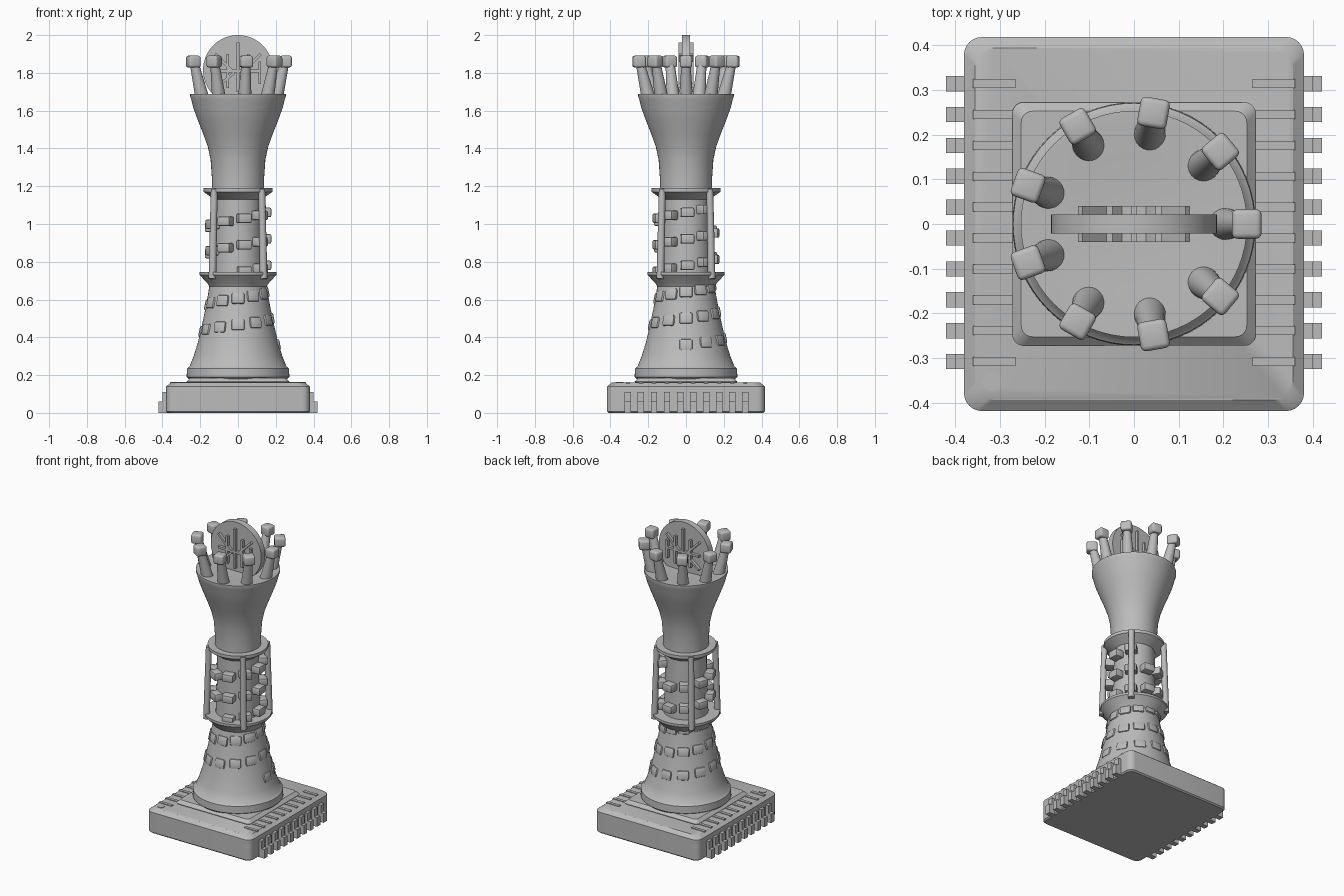
import bpy, bmesh, math
from mathutils import Matrix, Vector

cube = bpy.data.objects.get("Cube")
if cube:
    bpy.data.objects.remove(cube, do_unlink=True)

GREY = bpy.data.materials.new("plain grey")
GREY.use_nodes = True
GREY.diffuse_color = (0.5, 0.5, 0.5, 1)
GREY.node_tree.nodes["Principled BSDF"].inputs["Base Color"].default_value = (0.5, 0.5, 0.5, 1)


def finish(name, bm, smooth=True):
    bmesh.ops.recalc_face_normals(bm, faces=bm.faces)
    mesh = bpy.data.meshes.new(name)
    bm.to_mesh(mesh)
    bm.free()
    mesh.materials.append(GREY)
    obj = bpy.data.objects.new(name, mesh)
    bpy.context.collection.objects.link(obj)
    if smooth:
        bpy.ops.object.select_all(action='DESELECT')
        obj.select_set(True)
        bpy.context.view_layer.objects.active = obj
        bpy.ops.object.shade_smooth_by_angle(angle=math.radians(35))
    return obj


def add_box(bm, size, matrix, bevel=0.0, segments=2):
    part = bmesh.new()
    bmesh.ops.create_cube(part, size=1, matrix=Matrix.Diagonal((*size, 1)))
    if bevel:
        bmesh.ops.bevel(part, geom=part.edges[:], offset=bevel, segments=segments,
                        profile=0.5, affect='EDGES')
    part.transform(matrix)
    temp = bpy.data.meshes.new("temp")
    part.to_mesh(temp)
    part.free()
    bm.from_mesh(temp)
    bpy.data.meshes.remove(temp)


def add_rod(bm, start, end, r1, r2, sides=16):
    start, end = Vector(start), Vector(end)
    axis = end - start
    turn = axis.to_track_quat('Z', 'Y').to_matrix().to_4x4()
    bmesh.ops.create_cone(bm, cap_ends=True, segments=sides, radius1=r1, radius2=r2,
                          depth=axis.length,
                          matrix=Matrix.Translation((start + end) / 2) @ turn)


def lathe(name, profile, sides=64):
    bm = bmesh.new()
    verts = [bm.verts.new((r, 0, z)) for r, z in profile]
    edges = [bm.edges.new(pair) for pair in zip(verts, verts[1:])]
    bmesh.ops.spin(bm, geom=verts + edges, cent=(0, 0, 0), axis=(0, 0, 1),
                   angle=math.tau, steps=sides)
    bmesh.ops.remove_doubles(bm, verts=bm.verts, dist=0.0001)
    return finish(name, bm)


def rounded_slab(name, half_x, half_y, z0, z1, corner, inset, drop):
    """Rounded rectangle block with a chamfered top."""
    def ring(bm, hx, hy, radius, z):
        out = []
        for k, (sx, sy) in enumerate(((1, 1), (-1, 1), (-1, -1), (1, -1))):
            for step in range(7):
                a = (k + step / 6) * math.pi / 2
                out.append(bm.verts.new((sx * (hx - radius) + radius * math.cos(a),
                                         sy * (hy - radius) + radius * math.sin(a), z)))
        return out
    bm = bmesh.new()
    rings = [ring(bm, half_x - 0.008, half_y - 0.008, corner, z0),
             ring(bm, half_x, half_y, corner, z0 + 0.008),
             ring(bm, half_x, half_y, corner, z1 - drop),
             ring(bm, half_x - inset, half_y - inset, corner, z1)]
    for low, high in zip(rings, rings[1:]):
        for i in range(len(low)):
            j = (i + 1) % len(low)
            bm.faces.new((low[i], low[j], high[j], high[i]))
    bm.faces.new(rings[0][::-1])
    bm.faces.new(rings[-1])
    return finish(name, bm)


# Chip shaped base
rounded_slab("chip_base", 0.38, 0.418, 0, 0.16, 0.04, 0.025, 0.02)
rounded_slab("chip_plate", 0.272, 0.272, 0.155, 0.185, 0.025, 0.02, 0.02)

pins, strips = bmesh.new(), bmesh.new()
for i in range(10):
    y = 0.003 + (i - 4.5) * 0.069
    for side in (-1, 1):
        add_box(pins, (0.04, 0.034, 0.11), Matrix.Translation((side * 0.38, y, 0.055)))
        add_box(pins, (0.03, 0.034, 0.06), Matrix.Translation((side * 0.405, y, 0.03)))
        add_box(strips, (0.095, 0.02, 0.008), Matrix.Translation((side * 0.312, y, 0.16)))
finish("chip_pins", pins, False)
finish("chip_traces", strips, False)

dot = bmesh.new()
add_rod(dot, (-0.317, -0.352, 0.155), (-0.317, -0.352, 0.163), 0.022, 0.022, 32)
finish("corner_dot", dot)

# Flared tower foot
FOOT = [(0.27, 0.235), (0.257, 0.245), (0.235, 0.3), (0.213, 0.37), (0.192, 0.46),
        (0.173, 0.55), (0.158, 0.63), (0.148, 0.7)]
lathe("tower_foot", [(0, 0.17), (0.25, 0.17), (0.272, 0.19)] + FOOT + [(0, 0.7)])

# Balcony, column and upper collar
lathe("lower_ring", [(0, 0.67), (0.152, 0.67), (0.165, 0.69), (0.203, 0.73),
                     (0.203, 0.745), (0.135, 0.745), (0, 0.745)])
lathe("column", [(0, 0.72), (0.135, 0.72), (0.13, 0.85), (0.125, 1), (0.125, 1.16), (0, 1.16)])
lathe("upper_ring", [(0, 1.13), (0.125, 1.13), (0.175, 1.165), (0.182, 1.17),
                     (0.182, 1.19), (0, 1.19)])

rails = bmesh.new()
for k in range(4):
    a = math.pi / 4 + k * math.pi / 2
    c, s = math.cos(a), math.sin(a)
    add_rod(rails, (0.192 * c, 0.192 * s, 0.71), (0.178 * c, 0.178 * s, 1.185), 0.02, 0.018)
finish("rails", rails)


# One rising spiral of blocks: shallow on the foot, proud on the column
def foot_radius(z):
    for (r0, z0), (r1, z1) in zip(FOOT, FOOT[1:]):
        if z0 <= z <= z1:
            return r0 + (r1 - r0) * (z - z0) / (z1 - z0)
    return FOOT[-1][0]


PITCH = 0.14


def spiral_blocks(name, z_start, z_end, per_turn, size, radius_at, lean, bevel):
    bm = bmesh.new()
    turn = (z_start - 0.36) / PITCH * math.tau
    z = z_start
    while z < z_end:
        place = (Matrix.Rotation(turn, 4, 'Z') @ Matrix.Translation((radius_at(z), 0, z))
                 @ Matrix.Rotation(lean, 4, 'Y'))
        add_box(bm, size, place, bevel)
        turn += math.tau / per_turn
        z += PITCH / per_turn
    return finish(name, bm)


spiral_blocks("foot_blocks", 0.36, 0.7, 12, (0.03, 0.07, 0.06),
              lambda z: foot_radius(z) - 0.008, -0.2, 0.01)
spiral_blocks("column_blocks", 0.75, 1.09, 9, (0.07, 0.072, 0.05),
              lambda z: 0.14, 0, 0.008)

# Flared cup with a closed top
lathe("cup", [(0, 1.18), (0.138, 1.18), (0.138, 1.24), (0.145, 1.34), (0.16, 1.41),
              (0.185, 1.48), (0.213, 1.55), (0.235, 1.61), (0.248, 1.66), (0.253, 1.675),
              (0.253, 1.688), (0.24, 1.688), (0.15, 1.68), (0, 1.675)])

# Ring of leaning posts tipped with rounded blocks
posts, tips = bmesh.new(), bmesh.new()
for k in range(9):
    a = k * math.tau / 9
    c, s = math.cos(a), math.sin(a)
    add_rod(posts, (0.2 * c, 0.2 * s, 1.66), (0.245 * c, 0.245 * s, 1.845), 0.037, 0.024, 24)
    place = Matrix.Rotation(a, 4, 'Z') @ Matrix.Translation((0.252, 0, 1.86))
    add_box(tips, (0.066, 0.066, 0.062), place, 0.012, 3)
finish("crown_posts", posts)
finish("crown_tips", tips)

# Upright disc with raised circuit bars on both faces
disc = bmesh.new()
add_rod(disc, (0, -0.021, 1.815), (0, 0.021, 1.815), 0.185, 0.185, 64)
finish("upright_disc", disc)

BARS = [((0, 1.7), (0, 1.96)), ((-0.055, 1.72), (-0.055, 1.9)), ((0.055, 1.72), (0.055, 1.9)),
        ((-0.12, 1.9), (-0.02, 1.8)), ((0.12, 1.9), (0.02, 1.8)),
        ((-0.12, 1.81), (0.12, 1.81)), ((-0.12, 1.72), (-0.02, 1.8)),
        ((0.115, 1.74), (0.115, 1.86))]
bars = bmesh.new()
for (x0, z0), (x1, z1) in BARS:
    length = math.hypot(x1 - x0, z1 - z0)
    place = (Matrix.Translation(((x0 + x1) / 2, 0, (z0 + z1) / 2))
             @ Matrix.Rotation(-math.atan2(z1 - z0, x1 - x0), 4, 'Y'))
    add_box(bars, (length, 0.08, 0.014), place)
finish("disc_bars", bars, False)
